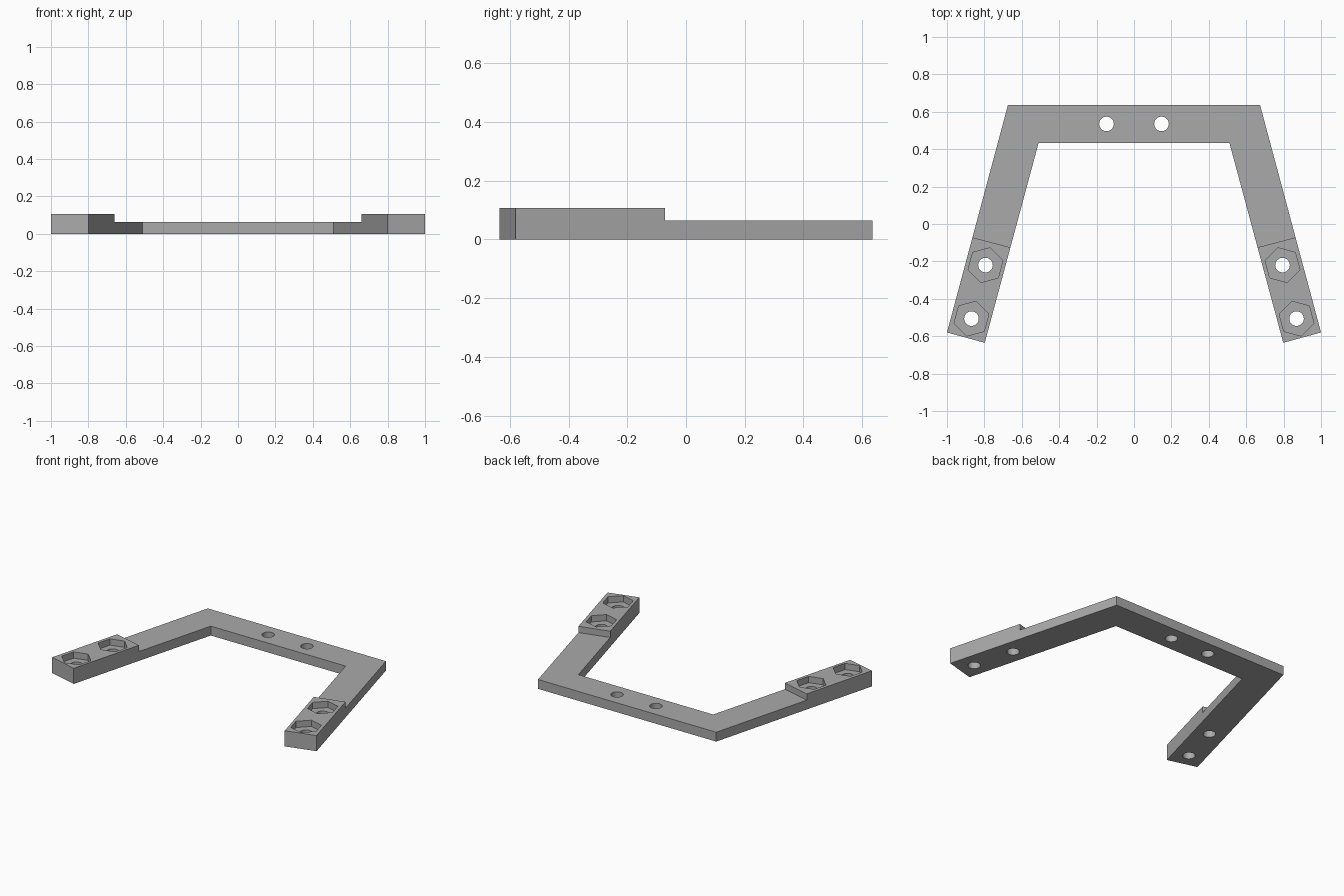
import bpy, bmesh, math

cube = bpy.data.objects.get("Cube")
if cube:
    bpy.data.objects.remove(cube, do_unlink=True)

HEIGHT, BAR = 0.107, 0.064      # pad height, bar thickness
ARM_TILT = math.radians(75)     # direction of the left arm
HOLE_R, NUT_R = 0.039, 0.096

grey = bpy.data.materials.new("grey")
grey.use_nodes = True
colour = (0.4, 0.4, 0.4, 1)
grey.diffuse_color = colour
grey.node_tree.nodes["Principled BSDF"].inputs["Base Color"].default_value = colour


def prism(name, points, z0, z1):
    """Upright prism over a closed outline."""
    bm = bmesh.new()
    base = bm.faces.new([bm.verts.new((x, y, z0)) for x, y in points])
    top = bmesh.ops.extrude_face_region(bm, geom=[base])["geom"]
    bmesh.ops.translate(bm, vec=(0, 0, z1 - z0),
                        verts=[v for v in top if isinstance(v, bmesh.types.BMVert)])
    bmesh.ops.recalc_face_normals(bm, faces=bm.faces)
    mesh = bpy.data.meshes.new(name)
    bm.to_mesh(mesh)
    bm.free()
    mesh.materials.append(grey)
    obj = bpy.data.objects.new(name, mesh)
    bpy.context.collection.objects.link(obj)
    return obj


def mirrored(half):
    """Close a +x half outline with its mirror image."""
    return half + [(-x, y) for x, y in reversed(half)]


def ring(cx, cy, radius, sides, turn=0.0):
    angles = [turn + math.tau * i / sides for i in range(sides)]
    return [(cx + radius * math.cos(a), cy + radius * math.sin(a)) for a in angles]


def cut(target, cutter):
    cutter.hide_render = True
    mod = target.modifiers.new("cut", 'BOOLEAN')
    mod.operation, mod.solver, mod.object = 'DIFFERENCE', 'EXACT', cutter
    bpy.context.view_layer.objects.active = target
    bpy.ops.object.modifier_apply(modifier=mod.name)
    bpy.data.objects.remove(cutter, do_unlink=True)


# U-shaped bracket at full pad height
bracket = prism("bracket", mirrored([(0.51, 0.434), (0.798, -0.635),
                                     (1.0, -0.58), (0.674, 0.636)]), 0, HEIGHT)

# Lower the bar, leaving a raised pad on each arm end
cut(bracket, prism("step_cutter", mirrored([(0.46, -0.178), (1.06, -0.02), (1.06, 0.8)]),
                   BAR, 0.3))

# Hex nut pockets and bolt holes in the arms, plain holes in the cross bar
for side in (-1, 1):
    turn = ARM_TILT if side < 0 else math.pi - ARM_TILT
    for x, y in ((0.794, -0.22), (0.869, -0.506)):
        cut(bracket, prism("nut_cutter", ring(side * x, y, NUT_R, 6, turn), BAR, 0.3))
        cut(bracket, prism("bolt_cutter", ring(side * x, y, HOLE_R, 32), -0.1, 0.3))
    cut(bracket, prism("bar_hole_cutter", ring(side * 0.147, 0.535, HOLE_R, 32), -0.1, 0.3))

# Smooth the round holes, keep every corner sharp
bpy.ops.object.select_all(action='DESELECT')
bracket.select_set(True)
bpy.context.view_layer.objects.active = bracket
bpy.ops.object.shade_smooth_by_angle(angle=math.radians(30))
